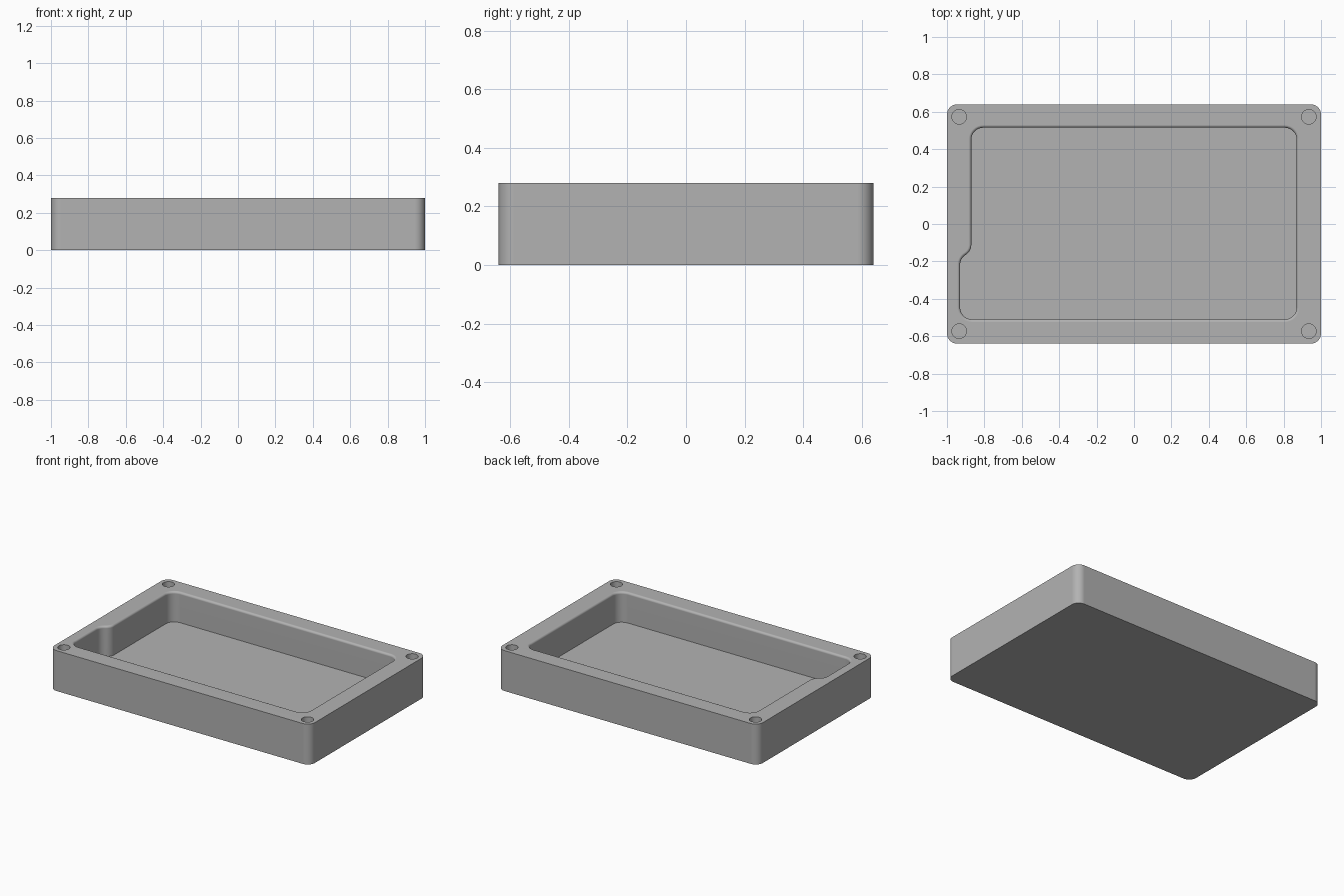
import bpy
import bmesh
import math
from mathutils import Vector

if "Cube" in bpy.data.objects:
    bpy.data.objects.remove(bpy.data.objects["Cube"])

HEIGHT = 0.28
FLOOR = 0.07
HALF_Y = 0.64
RIM = 0.015          # rounding of the pocket's upper edge
HOLE_X, HOLE_Y, HOLE_R, HOLE_FLOOR = 0.935, 0.573, 0.039, 0.1

grey = bpy.data.materials.new("grey plastic")
grey.use_nodes = True
colour = (0.448, 0.448, 0.448, 1)
grey.diffuse_color = colour
grey.node_tree.nodes["Principled BSDF"].inputs["Base Color"].default_value = colour


def rounded(corners, grow=0.0, steps=8):
    """Counter-clockwise outline with rounded corners, offset outward by grow."""
    outline = []
    for i, (x, y, r) in enumerate(corners):
        p = Vector((x, y))
        a = (p - Vector(corners[i - 1][:2])).normalized()
        b = (Vector(corners[(i + 1) % len(corners)][:2]) - p).normalized()
        turn = math.atan2(a.x * b.y - a.y * b.x, a.dot(b))
        side = math.copysign(1, turn)
        outward = Vector((a.y, -a.x)) * side
        centre = p - a * r * math.tan(abs(turn) / 2) - outward * r
        start = math.atan2(outward.y, outward.x)
        radius = r + grow * side
        for k in range(steps + 1):
            t = start + turn * k / steps
            outline.append(centre + radius * Vector((math.cos(t), math.sin(t))))
    return outline


def loft(name, layers):
    """Closed solid through a stack of (outline, z) layers."""
    bm = bmesh.new()
    rings = [[bm.verts.new((p.x, p.y, z)) for p in outline] for outline, z in layers]
    for low, high in zip(rings, rings[1:]):
        for i in range(len(low)):
            bm.faces.new((low[i - 1], low[i], high[i], high[i - 1]))
    bm.faces.new(rings[0][::-1])
    bm.faces.new(rings[-1])
    mesh = bpy.data.meshes.new(name)
    bm.to_mesh(mesh)
    bm.free()
    mesh.materials.append(grey)
    obj = bpy.data.objects.new(name, mesh)
    bpy.context.collection.objects.link(obj)
    return obj


# Outer block with rounded vertical corners
block = rounded([(-1, -HALF_Y, 0.055), (1, -HALF_Y, 0.055),
                 (1, HALF_Y, 0.055), (-1, HALF_Y, 0.055)])
case = loft("case_body", [(block, 0), (block, HEIGHT)])

# Pocket with a side recess and a rounded upper edge
pocket = [(-0.93, -0.51, 0.065), (0.87, -0.51, 0.065),
          (0.87, 0.515, 0.065), (-0.87, 0.515, 0.065),
          (-0.87, -0.145, 0.062), (-0.93, -0.185, 0.062)]
layers = [(rounded(pocket), FLOOR)]
for k in range(6):
    t = math.pi / 2 * k / 5
    layers.append((rounded(pocket, RIM * (1 - math.cos(t))),
                   HEIGHT - RIM + RIM * math.sin(t)))
layers.append((rounded(pocket, RIM), HEIGHT + 0.05))
cutters = [loft("pocket_cutter", layers)]

# Blind screw holes in the four corners
for sx in (-1, 1):
    for sy in (-1, 1):
        circle = [Vector((sx * HOLE_X, sy * HOLE_Y)) + HOLE_R * Vector(
            (math.cos(k * math.pi / 16), math.sin(k * math.pi / 16))) for k in range(32)]
        cutters.append(loft("screw_hole_cutter",
                            [(circle, HOLE_FLOOR), (circle, HEIGHT + 0.05)]))

# Cut the pocket and holes, then drop the cutters
bpy.ops.object.select_all(action='DESELECT')
case.select_set(True)
bpy.context.view_layer.objects.active = case
for cutter in cutters:
    cutter.hide_render = True
    cut = case.modifiers.new("cut", 'BOOLEAN')
    cut.operation = 'DIFFERENCE'
    cut.solver = 'EXACT'
    cut.object = cutter
    bpy.ops.object.modifier_apply(modifier=cut.name)
    bpy.data.objects.remove(cutter)

# Smooth roundings, flat walls and crisp edges
bpy.ops.object.shade_smooth_by_angle(angle=math.radians(30))
normals = case.modifiers.new("flat_walls", 'WEIGHTED_NORMAL')
normals.keep_sharp = True
